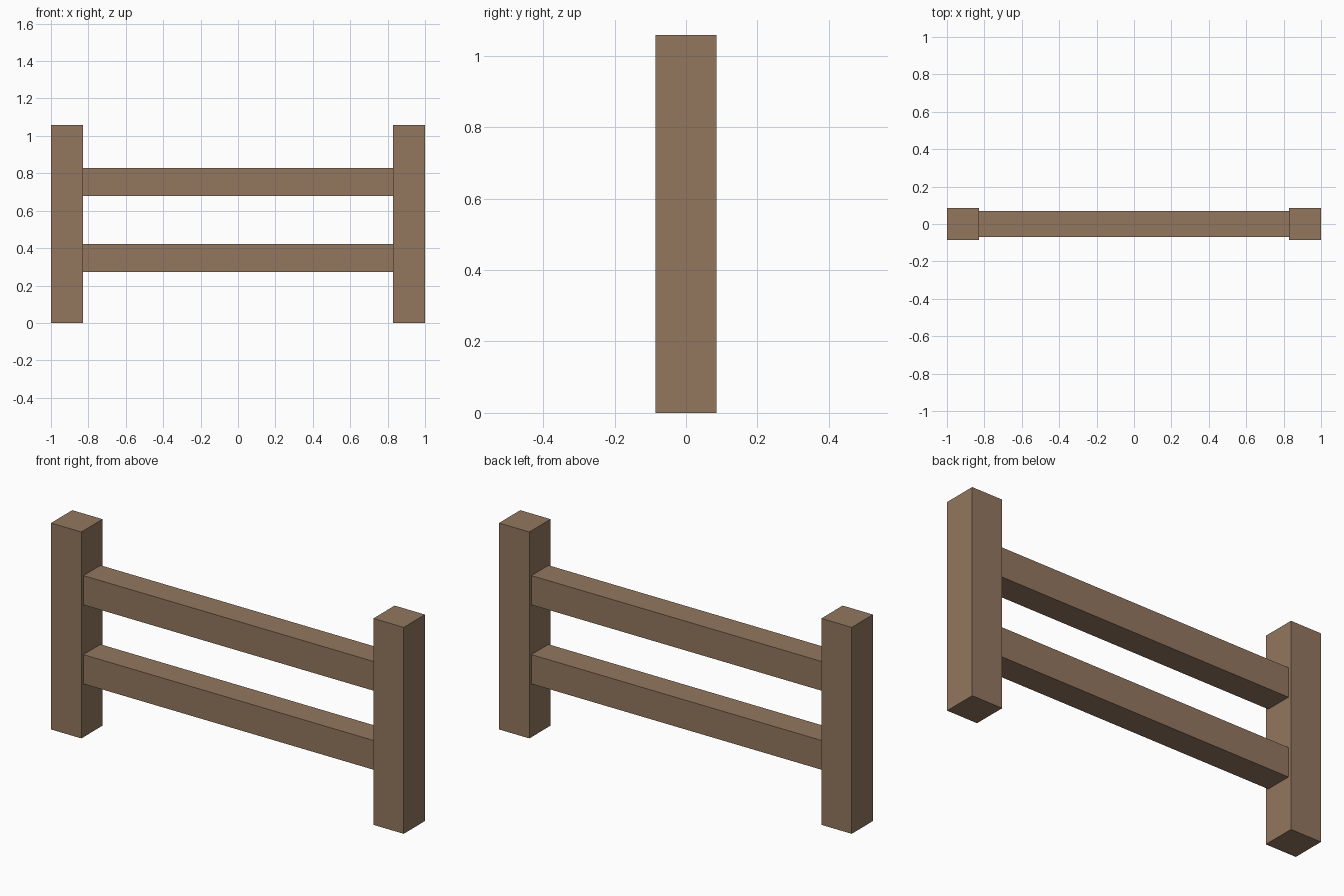
import bpy

if "Cube" in bpy.data.objects:
    bpy.data.objects.remove(bpy.data.objects["Cube"])

POST = 0.172      # square post width
HEIGHT = 1.058    # post height
INNER = 1 - POST  # x of the posts' inner faces

wood = bpy.data.materials.new("brown_wood")
wood.diffuse_color = (0.29, 0.184, 0.114, 1)
wood.use_nodes = True
wood.node_tree.nodes["Principled BSDF"].inputs["Base Color"].default_value = wood.diffuse_color


def block(name, location, size):
    bpy.ops.mesh.primitive_cube_add(size=1, location=location)
    obj = bpy.context.object
    obj.name = name
    obj.scale = size
    bpy.ops.object.transform_apply(location=False, rotation=False, scale=True)
    obj.data.materials.append(wood)
    return obj


# Upright posts at both ends
for side, sign in (("left", -1), ("right", 1)):
    block(f"{side}_post", (sign * (1 - POST / 2), 0, HEIGHT / 2), (POST, POST, HEIGHT))

# Horizontal rails fitted between the posts
for level, z in (("lower", 0.348), ("upper", 0.753)):
    block(f"{level}_rail", (0, 0, z), (2 * INNER, 0.138, 0.15))
